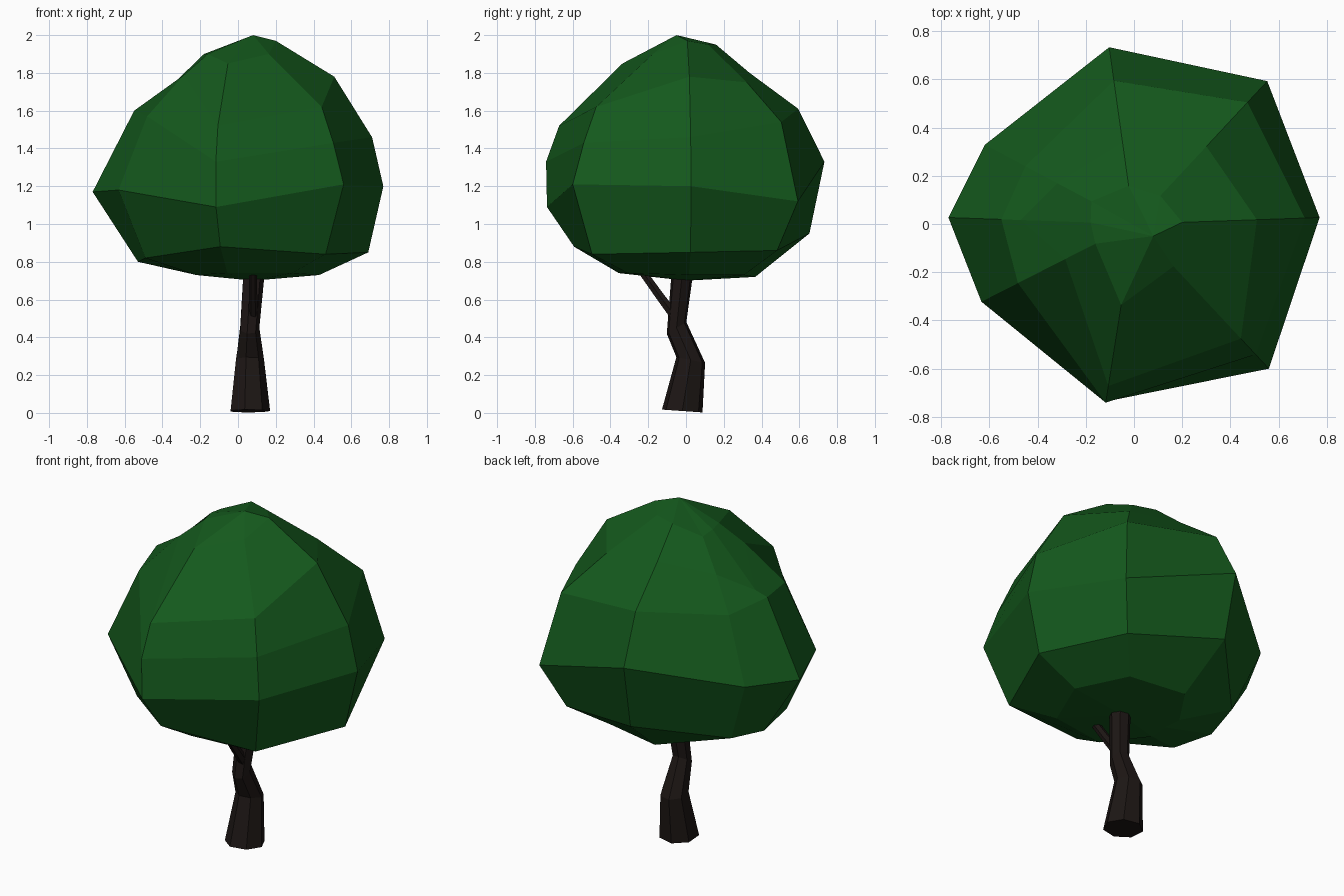
import bpy, bmesh
from math import sin, cos, radians, pi
from mathutils import Vector

if "Cube" in bpy.data.objects:
    bpy.data.objects.remove(bpy.data.objects["Cube"])


def material(name, rgb):
    m = bpy.data.materials.new(name)
    m.diffuse_color = (*rgb, 1)
    m.use_nodes = True
    m.node_tree.nodes["Principled BSDF"].inputs["Base Color"].default_value = m.diffuse_color
    return m


def skin(name, rings, mat, bottom=None, top=None):
    """Join closed rings of points; close ends with a pole point or a flat cap."""
    bm = bmesh.new()
    loops = [[bm.verts.new(p) for p in ring] for ring in rings]
    n = len(loops[0])
    for a, b in zip(loops, loops[1:]):
        for i in range(n):
            j = (i + 1) % n
            bm.faces.new((a[i], a[j], b[j], b[i]))
    for loop, pole in ((loops[0], bottom), (loops[-1], top)):
        if pole is None:
            bm.faces.new(loop)
        else:
            v = bm.verts.new(pole)
            for i in range(n):
                bm.faces.new((loop[i], loop[(i + 1) % n], v))
    bmesh.ops.recalc_face_normals(bm, faces=bm.faces)
    me = bpy.data.meshes.new(name)
    bm.to_mesh(me)
    bm.free()
    ob = bpy.data.objects.new(name, me)
    me.materials.append(mat)
    bpy.context.collection.objects.link(ob)
    return ob


def tube(name, path, sides, mat):
    """Path of (x, y, z, radius, tilt): tilt raises the ring towards +y."""
    rings = []
    for x, y, z, r, tilt in path:
        angles = [2 * pi * i / sides for i in range(sides)]
        rings.append([Vector((x + r * cos(a), y + r * sin(a), z + tilt * r * sin(a)))
                      for a in angles])
    return skin(name, rings, mat)


leaf = material("leaf_green", (0.007, 0.1, 0.012))
bark = material("dark_bark", (0.012, 0.008, 0.007))

# Crown: eight uneven meridians, each an (radius, height) profile from low to high
meridians = {
    2: [(.43, .73), (.69, .85), (.77, 1.20), (.71, 1.46), (.51, 1.78), (.20, 1.97)],
    47: [(.42, .73), (.66, .86), (.81, 1.12), (.69, 1.54), (.44, 1.75), (.16, 1.95)],
    98: [(.37, .72), (.66, .95), (.74, 1.33), (.60, 1.61), (.34, 1.80), (.16, 1.95)],
    152: [(.25, .73), (.54, .83), (.70, 1.20), (.51, 1.55), (.36, 1.73), (.20, 1.89)],
    178: [(.21, .73), (.53, .80), (.77, 1.17), (.55, 1.60), (.47, 1.62), (.18, 1.90)],
    207: [(.25, .73), (.55, .82), (.71, 1.18), (.54, 1.57), (.32, 1.79), (.18, 1.90)],
    261: [(.36, .74), (.60, .88), (.745, 1.09), (.75, 1.33), (.68, 1.52), (.34, 1.85)],
    313: [(.42, .74), (.68, .84), (.82, 1.21), (.74, 1.43), (.65, 1.62), (.24, 1.90)],
}
rings = [[Vector((p[k][0] * cos(radians(a)), p[k][0] * sin(radians(a)), p[k][1]))
          for a, p in meridians.items()] for k in range(6)]
skin("crown", rings, leaf, bottom=(.08, 0, .70), top=(.08, -.05, 2.0))

# Crooked trunk
tube("trunk", [(.06, -.02, .01, .11, -.07), (.06, .025, .28, .078, -.2),
               (.06, -.05, .45, .053, .6), (.085, -.015, .78, .06, 0)], 7, bark)

# Small forward branch
tube("branch", [(.08, -.05, .50, .025, .6), (.08, -.14, .62, .022, .6),
                (.08, -.24, .76, .02, .6)], 6, bark)
